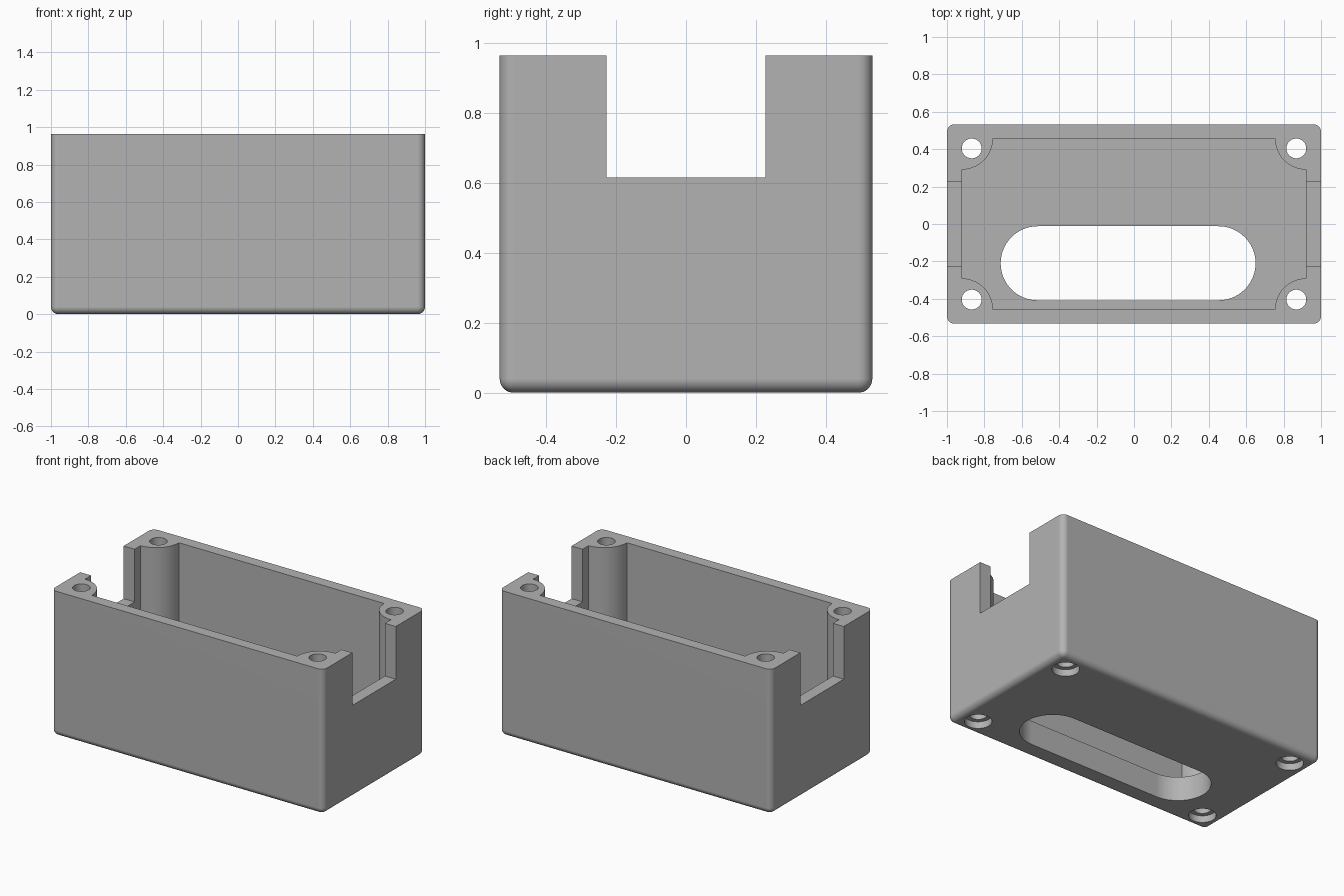
import bpy, bmesh, math

cube = bpy.data.objects.get("Cube")
if cube:
    bpy.data.objects.remove(cube, do_unlink=True)

LENGTH, WIDTH, HEIGHT = 2.0, 1.066, 0.965
ROUND = 0.04
FLOOR = 0.16
INNER_X, INNER_Y = 0.92, 0.457
POST = 0.166
HOLE_X, HOLE_Y = 0.868, 0.404

grey = bpy.data.materials.new("plain grey")
grey.use_nodes = True
colour = (0.45, 0.45, 0.45, 1)
grey.diffuse_color = colour
grey.node_tree.nodes["Principled BSDF"].inputs["Base Color"].default_value = colour


def arc(cx, cy, r, start, end, steps):
    """Points along an arc, angles in degrees."""
    angles = [math.radians(start + (end - start) * i / steps) for i in range(steps + 1)]
    return [(cx + r * math.cos(a), cy + r * math.sin(a)) for a in angles]


def prism(name, outline, z0, z1):
    """Extrude a counter-clockwise outline between two heights."""
    bm = bmesh.new()
    base = bm.faces.new([bm.verts.new((x, y, z0)) for x, y in outline])
    top = bmesh.ops.extrude_face_region(bm, geom=[base])["geom"]
    verts = [v for v in top if isinstance(v, bmesh.types.BMVert)]
    bmesh.ops.translate(bm, verts=verts, vec=(0, 0, z1 - z0))
    bmesh.ops.recalc_face_normals(bm, faces=bm.faces)
    mesh = bpy.data.meshes.new(name)
    bm.to_mesh(mesh)
    bm.free()
    obj = bpy.data.objects.new(name, mesh)
    mesh.materials.append(grey)
    bpy.context.collection.objects.link(obj)
    return obj


def apply(obj, modifier):
    bpy.ops.object.select_all(action="DESELECT")
    bpy.context.view_layer.objects.active = obj
    obj.select_set(True)
    bpy.ops.object.modifier_apply(modifier=modifier.name)


def cut(obj, outline, z0, z1):
    """Subtract an extruded outline, then discard the cutter."""
    cutter = prism("cutter", outline, z0, z1)
    cutter.hide_render = True
    mod = obj.modifiers.new("cut", "BOOLEAN")
    mod.operation = "DIFFERENCE"
    mod.solver = "EXACT"
    mod.object = cutter
    apply(obj, mod)
    bpy.data.objects.remove(cutter, do_unlink=True)


def rect(x, y):
    return [(-x, -y), (x, -y), (x, y), (-x, y)]


# Outer block with rounded upright and bottom edges
body = prism("enclosure_body", rect(LENGTH / 2, WIDTH / 2), 0, HEIGHT)
bm = bmesh.new()
bm.from_mesh(body.data)
edges = [e for e in bm.edges if min(v.co.z for v in e.verts) < HEIGHT / 2]
bmesh.ops.bevel(bm, geom=edges, offset=ROUND, segments=8, profile=0.5, affect="EDGES")
bm.to_mesh(body.data)
bm.free()

# Cavity that leaves a quarter-round screw post in each corner
cavity = []
for sx, sy, start in ((-1, -1, 90), (1, -1, 180), (1, 1, 270), (-1, 1, 360)):
    cavity += arc(sx * INNER_X, sy * INNER_Y, POST, start, start - 90, 20)
cut(body, cavity, FLOOR, HEIGHT + 0.2)

# Notches through both end walls
cut(body, rect(1.2, 0.228), 0.615, HEIGHT + 0.3)

# Rounded slot in the floor
slot = arc(0.452, -0.21, 0.198, -90, 90, 28) + arc(-0.515, -0.21, 0.198, 90, 270, 28)
cut(body, slot, -0.1, FLOOR + 0.1)

# Screw holes with counterbores underneath
for sx in (-1, 1):
    for sy in (-1, 1):
        for radius, bottom, top in ((0.053, -0.2, HEIGHT + 0.2), (0.082, -0.1, 0.045)):
            ring = arc(sx * HOLE_X, sy * HOLE_Y, radius, 0, 360, 40)[:-1]
            cut(body, ring, bottom, top)

# Smooth curved walls, crisp flat faces
bpy.ops.object.select_all(action="DESELECT")
bpy.context.view_layer.objects.active = body
body.select_set(True)
bpy.ops.object.shade_smooth_by_angle(angle=math.radians(30))
weighted = body.modifiers.new("flat faces", "WEIGHTED_NORMAL")
weighted.keep_sharp = True
